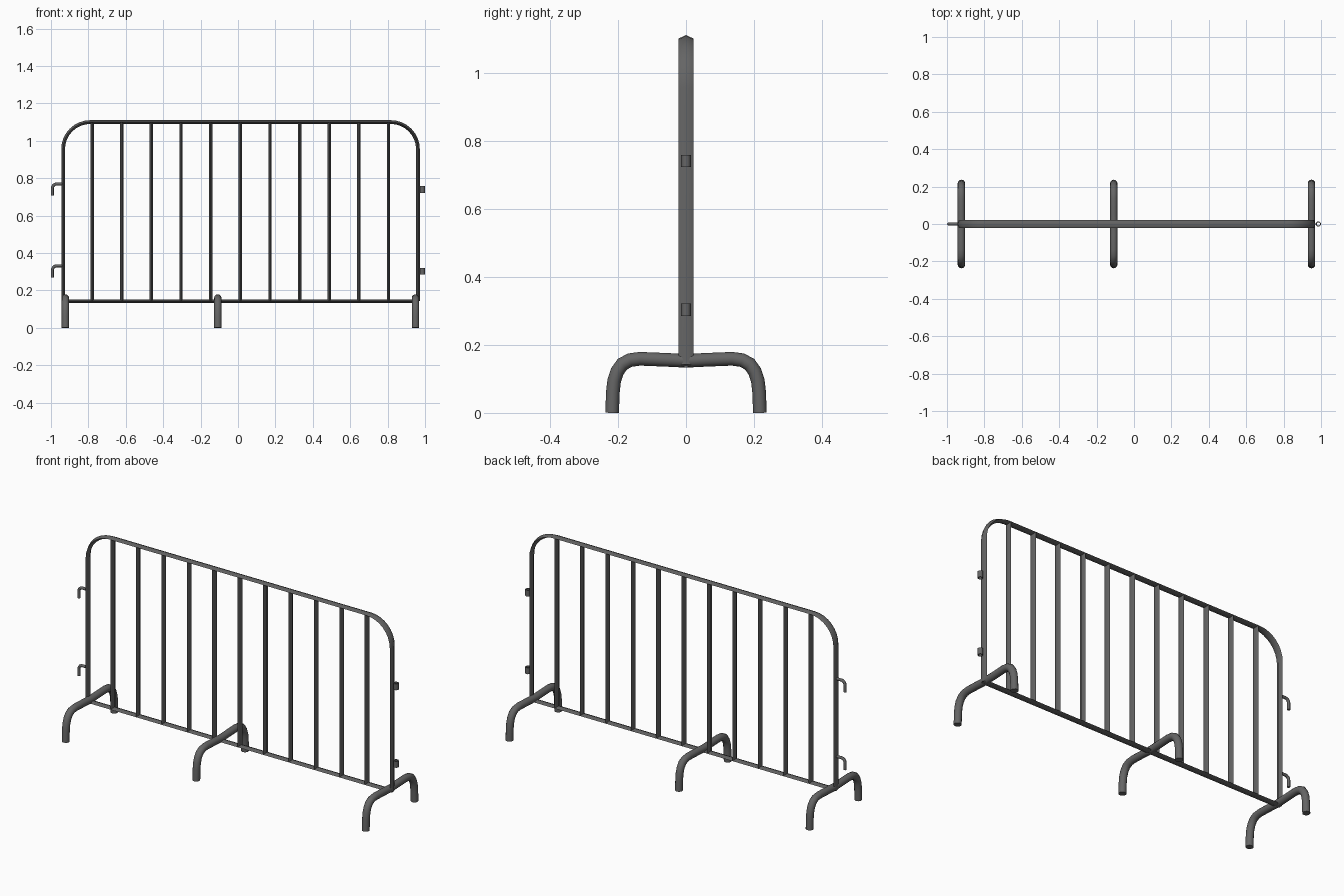
import bpy, bmesh, math
from mathutils import Vector

if "Cube" in bpy.data.objects:
    bpy.data.objects.remove(bpy.data.objects["Cube"])

# Dark grey metal
metal = bpy.data.materials.new("dark_metal")
metal.diffuse_color = (0.13, 0.13, 0.13, 1)
metal.use_nodes = True
metal.node_tree.nodes["Principled BSDF"].inputs["Base Color"].default_value = metal.diffuse_color


def finish(name, bm, angle):
    bmesh.ops.recalc_face_normals(bm, faces=bm.faces)
    me = bpy.data.meshes.new(name)
    bm.to_mesh(me)
    bm.free()
    me.materials.append(metal)
    ob = bpy.data.objects.new(name, me)
    bpy.context.collection.objects.link(ob)
    bpy.ops.object.select_all(action='DESELECT')
    ob.select_set(True)
    bpy.context.view_layer.objects.active = ob
    bpy.ops.object.shade_smooth_by_angle(angle=math.radians(angle))


def sweep(name, path, plane_normal, half_in, half_out, sides, angle=40):
    """Sweep an elliptical n-gon along a planar path, mitred at the bends."""
    pts = [Vector(p) for p in path]
    b = Vector(plane_normal)
    bm = bmesh.new()
    rings = []
    for i, p in enumerate(pts):
        d0 = (p - pts[i - 1]).normalized() if i else (pts[1] - p).normalized()
        d1 = (pts[i + 1] - p).normalized() if i < len(pts) - 1 else d0
        t = (d0 + d1).normalized()
        n = b.cross(t) / max(t.dot(d0), 0.5)
        rings.append([bm.verts.new(p + n * half_in * math.cos(a) + b * half_out * math.sin(a))
                      for a in (2 * math.pi * k / sides for k in range(sides))])
    for r, s in zip(rings, rings[1:]):
        for k in range(sides):
            j = (k + 1) % sides
            bm.faces.new((r[k], r[j], s[j], s[k]))
    bm.faces.new(rings[0])
    bm.faces.new(rings[-1])
    finish(name, bm, angle)


def arc(cx, cz, r, a0, a1, n):
    return [(cx + r * math.cos(math.radians(a0 + (a1 - a0) * i / n)), 0,
             cz + r * math.sin(math.radians(a0 + (a1 - a0) * i / n))) for i in range(n + 1)]


Y = (0, 1, 0)
X = (1, 0, 0)
LEFT, RIGHT, TOP, BOTTOM, R = -0.935, 0.962, 1.1, 0.142, 0.145

# Arched outer frame and bottom rail, diamond section with softened ridge
frame = [(LEFT, 0, BOTTOM)] + arc(LEFT + R, TOP - R, R, 180, 90, 8)
frame += arc(RIGHT - R, TOP - R, R, 90, 0, 8) + [(RIGHT, 0, BOTTOM)]
sweep("outer_frame", frame, Y, 0.01, 0.022, 4, 80)
sweep("bottom_rail", [(LEFT, 0, BOTTOM), (RIGHT, 0, BOTTOM)], Y, 0.009, 0.021, 4, 80)

# Upright bars
for i in range(11):
    x = -0.78 + 0.1585 * i
    sweep(f"upright_bar_{i + 1}", [(x, 0, BOTTOM), (x, 0, TOP)], Y, 0.009, 0.021, 4, 80)

# Bent tube feet
half = [(0.217, 0), (0.215, 0.06), (0.211, 0.095), (0.202, 0.122), (0.187, 0.143),
        (0.165, 0.155), (0.135, 0.159), (0.06, 0.156)]
profile = [(-y, z) for y, z in half] + [(0, 0.153)] + half[::-1]
for name, x in (("left", -0.923), ("middle", -0.108), ("right", 0.949)):
    sweep(f"{name}_foot", [(x, y, z) for y, z in profile], X, 0.02, 0.02, 12)

# Linking hooks on the left post
for name, z in (("upper", 0.769), ("lower", 0.331)):
    path = [(LEFT, 0, z)] + arc(-0.97, z - 0.022, 0.022, 90, 180, 4) + [(-0.992, 0, z - 0.061)]
    sweep(f"{name}_hook", path, Y, 0.008, 0.008, 8, 50)

# Hollow eyelets on the right post
for name, z in (("upper", 0.74), ("lower", 0.303)):
    bm = bmesh.new()
    n = 12
    loops = [[bm.verts.new((0.986 + r * math.cos(2 * math.pi * k / n),
                            r * math.sin(2 * math.pi * k / n), z + h)) for k in range(n)]
             for r, h in ((0.014, -0.018), (0.014, 0.018), (0.009, 0.018), (0.009, -0.018))]
    for i in range(4):
        p, q = loops[i], loops[(i + 1) % 4]
        for k in range(n):
            j = (k + 1) % n
            bm.faces.new((p[k], p[j], q[j], q[k]))
    finish(f"{name}_eyelet", bm, 40)
